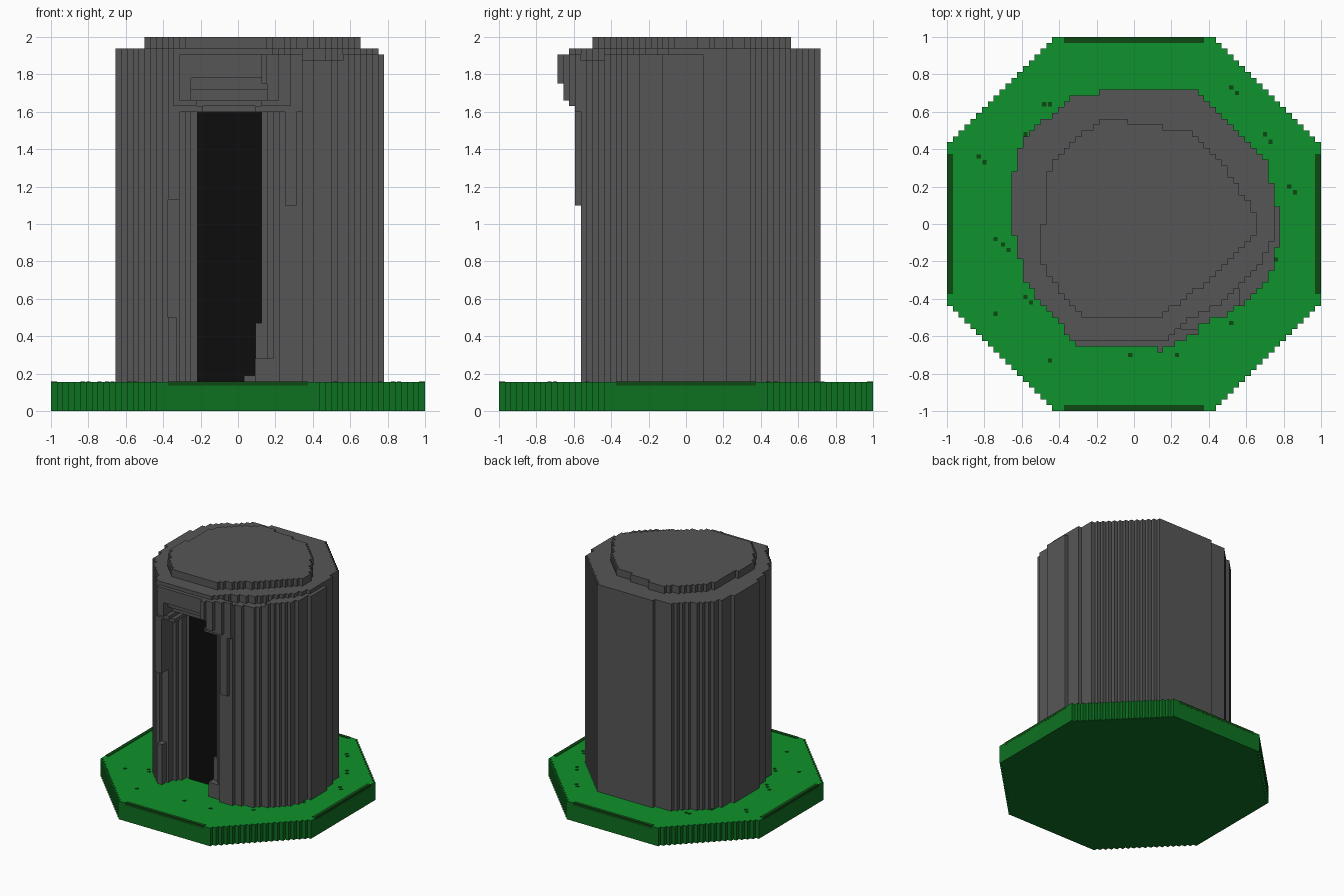
import bpy, bmesh
from mathutils import Vector

V = 1 / 32          # size of one block
GROUND = 5 * V      # top of the lawn

cube = bpy.data.objects.get("Cube")
if cube:
    bpy.data.objects.remove(cube, do_unlink=True)


def material(name, r, g, b):
    m = bpy.data.materials.new(name)
    m.diffuse_color = (r, g, b, 1)
    m.use_nodes = True
    bsdf = next(n for n in m.node_tree.nodes if n.type == "BSDF_PRINCIPLED")
    bsdf.inputs["Base Color"].default_value = (r, g, b, 1)
    bsdf.inputs["Roughness"].default_value = 0.9
    return m


STONE = material("stone grey", 0.094, 0.094, 0.094)
BLACK = material("doorway black", 0.004, 0.004, 0.004)
GRASS = material("grass green", 0.0045, 0.29, 0.025)
SIDE = material("turf side green", 0.0042, 0.165, 0.0155)
DARK = material("dark green", 0.004, 0.065, 0.006)


def inside(x, y, poly):
    hit = False
    for (ax, ay), (bx, by) in zip(poly, poly[1:] + poly[:1]):
        if (ay > y) != (by > y) and x < ax + (bx - ax) * (y - ay) / (by - ay):
            hit = not hit
    return hit


def cells(rule):
    """Grid cells whose centre satisfies the rule."""
    span = range(-32, 32)
    return {(i, j) for i in span for j in span if rule((i + 0.5) * V, (j + 0.5) * V)}


def prism(name, area, z0, z1, mats):
    """Stepped solid over a set of cells; last material goes on upward faces."""
    bm = bmesh.new()

    def quad(*pts):
        bm.faces.new([bm.verts.new(p) for p in pts])

    for i, j in area:
        x, y, X, Y = i * V, j * V, (i + 1) * V, (j + 1) * V
        quad((x, y, z1), (X, y, z1), (X, Y, z1), (x, Y, z1))
        quad((x, Y, z0), (X, Y, z0), (X, y, z0), (x, y, z0))
        walls = {(0, -1): ((x, y), (X, y)), (1, 0): ((X, y), (X, Y)),
                 (0, 1): ((X, Y), (x, Y)), (-1, 0): ((x, Y), (x, y))}
        for (di, dj), (a, b) in walls.items():
            if (i + di, j + dj) not in area:
                quad((*a, z0), (*b, z0), (*b, z1), (*a, z1))
    bmesh.ops.remove_doubles(bm, verts=bm.verts[:], dist=1e-5)
    bmesh.ops.dissolve_limit(bm, angle_limit=0.01, verts=bm.verts[:], edges=bm.edges[:])
    bm.normal_update()
    for f in bm.faces:
        f.material_index = len(mats) - 1 if f.normal.z > 0.5 else 0
    return finish(name, bm, mats)


def finish(name, bm, mats):
    mesh = bpy.data.meshes.new(name)
    bm.to_mesh(mesh)
    bm.free()
    for m in mats:
        mesh.materials.append(m)
    obj = bpy.data.objects.new(name, mesh)
    bpy.context.scene.collection.objects.link(obj)
    return obj


def box(name, lo, hi, mat):
    bm = bmesh.new()
    bmesh.ops.create_cube(bm, size=1)
    lo, hi = Vector(lo), Vector(hi)
    for v in bm.verts:
        v.co = (lo + hi) / 2 + v.co * (hi - lo)
    return finish(name, bm, [mat])


# Octagonal lawn
prism("lawn", cells(lambda x, y: abs(x) + abs(y) < 1.41), 0, GROUND, [SIDE, GRASS])

# Dark border on the four straight edges
e, t, w = 0.003, 0.375, V
for s in (-1, 1):
    a, b = sorted((s * (1 - w), s * (1 + 0.0005)))
    box("lawn_border", (-t, a, GROUND - 0.02), (t, b, GROUND + e), DARK)
    box("lawn_border", (a, -t, GROUND - 0.02), (b, t, GROUND + e), DARK)

# Dark specks in the grass
specks = [(-.48, .64), (-.45, .64), (-.58, .48), (-.83, .36), (-.8, .33), (-.74, -.08),
          (-.7, -.11), (-.67, -.14), (-.58, -.39), (-.55, -.42), (-.74, -.48), (-.45, -.73),
          (-.02, -.7), (.23, -.7), (.48, -.48), (.52, -.53), (.76, -.19), (.83, .2),
          (.86, .17), (.73, .44), (.7, .48), (.52, .73), (.55, .7)]
for x, y in specks:
    box("grass_speck", (x - .011, y - .011, GROUND), (x + .011, y + .011, GROUND + e), DARK)

# Footprints of the trunk, its shoulder and its cap
outline = [(-.66, 0), (-.66, .19), (-.59, .47), (-.31, .69), (0, .72), (.34, .72), (.56, .5),
           (.72, .31), (.75, .1), (.78, .06), (.78, -.09), (.72, -.28), (.59, -.42),
           (.47, -.5), (.37, -.53), (.31, -.6), (.19, -.66), (-.28, -.66), (-.37, -.6),
           (-.39, -.53), (-.53, -.38), (-.59, -.28), (-.63, -.1)]
cut = [(.75, .06), (.75, -.08), (.68, -.2), (.5, -.4), (.3, -.5), (.19, -.62)]
cap = [(-.47, .2), (-.47, 0), (-.5, -.03), (-.5, -.19), (-.41, -.34), (-.25, -.5), (.12, -.5),
       (.22, -.44), (.47, -.25), (.65, -.05), (.65, .06), (.5, .28), (.3, .5), (0, .53),
       (-.05, .56), (-.16, .56), (-.31, .47), (-.44, .34)]
shoulder = outline[:9] + cut + [(-.28, -.63)] + outline[18:]
recess = [(-.39, -.8), (-.37, -.52), (-.31, -.47), (-.22, -.33), (.12, -.33), (.13, -.47),
          (.2, -.53), (.27, -.8)]

# Trunk with the doorway recess
prism("trunk", cells(lambda x, y: inside(x, y, outline) and y > -.565
                     and not inside(x, y, recess)), GROUND, 1.6, [STONE])

# Lintel courses stepping outward over the doorway
courses = [(1.6, 1.63, -.41, .13, -.6), (1.63, 1.66, -.46, .18, -.63),
           (1.66, 1.72, -.52, .2, -.66), (1.72, 1.78, -.6, .2, -.66)]
for z0, z1, depth, half, front in courses:
    prism("lintel_course", cells(lambda x, y: inside(x, y, outline) and y > front
          and not (y < depth and abs(x + .05) < half)), z0, z1, [STONE])
prism("trunk_top", cells(lambda x, y: inside(x, y, outline)), 1.78, 1.875, [STONE])
prism("trunk_rim", cells(lambda x, y: inside(x, y, outline)
      and (inside(x, y, shoulder) or x > .55 or y < -.55)), 1.875, 1.906, [STONE])
prism("shoulder", cells(lambda x, y: inside(x, y, shoulder)), 1.906, 1.9375, [STONE])
prism("cap", cells(lambda x, y: inside(x, y, cap)), 1.9375, 2, [STONE])

# Black doorway panel
box("doorway", (-.22, -.35, GROUND), (.125, -.342, 1.6), BLACK)

# Loose blocks around the jambs
box("right_jamb_block", (.25, -.594, 1.1), (.312, -.5, 1.6), STONE)
box("left_jamb_block", (-.375, -.594, 1.13), (-.312, -.45, 1.6), STONE)
box("lintel_nub", (.125, -.688, 1.75), (.156, -.6, 1.906), STONE)
box("left_foot", (-.375, -.56, GROUND), (-.33, -.45, .5), STONE)
box("right_foot", (.094, -.47, GROUND), (.16, -.33, .47), STONE)
box("right_foot_step", (.09, -.53, GROUND), (.188, -.4, .28), STONE)
box("threshold_block", (.031, -.43, GROUND), (.1, -.33, .19), STONE)
